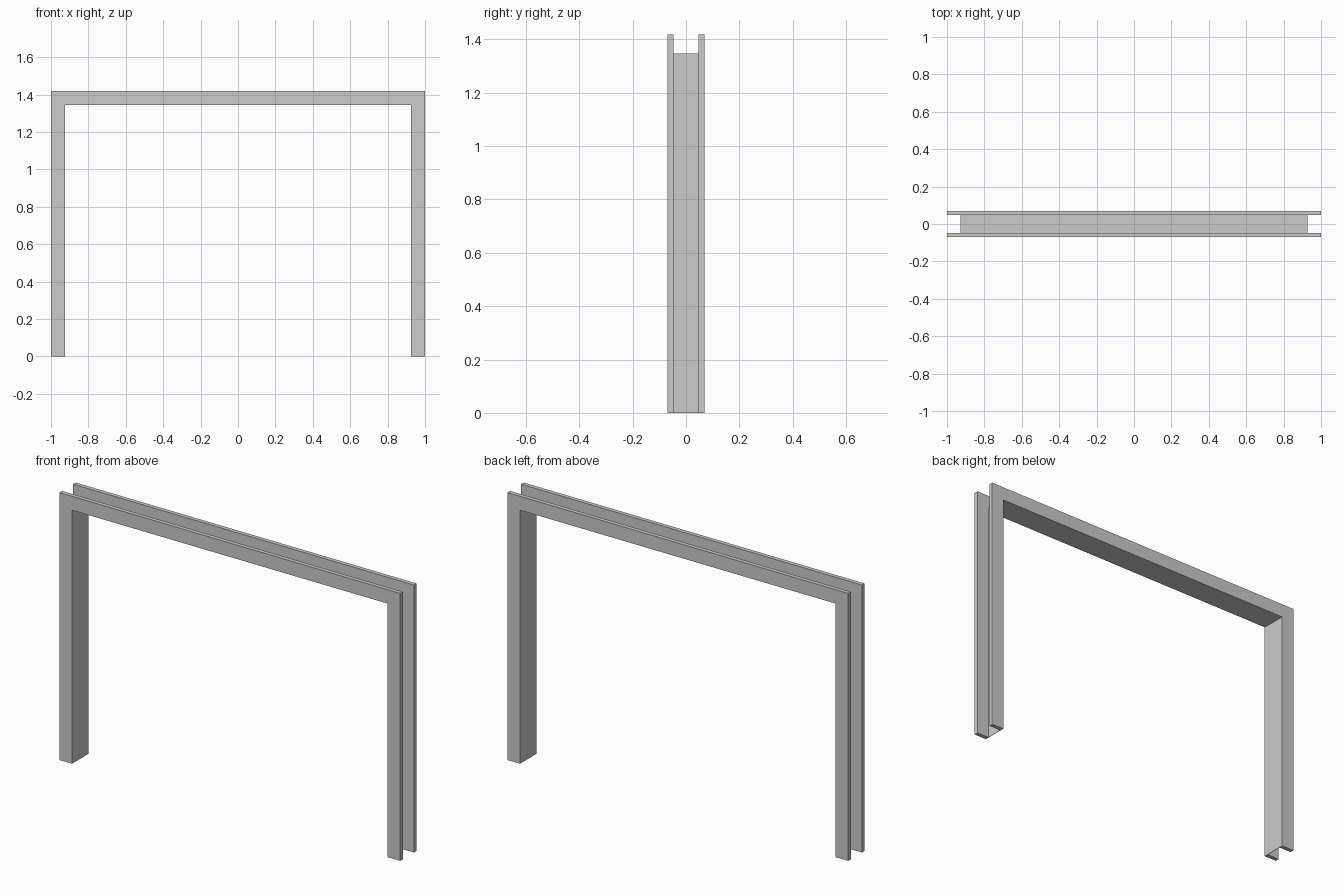
import bpy, bmesh

if "Cube" in bpy.data.objects:
    bpy.data.objects.remove(bpy.data.objects["Cube"])

IN_X, IN_Z = 0.926, 1.345    # clear opening of the frame
DEPTH = 0.074                # channel flange width
HALF_Y, INNER_Y = 0.069, 0.047
WEB = 0.002                  # thin web thickness

# U-channel section: (outward offset, y), open side facing outwards
section = [(0, -HALF_Y), (0, HALF_Y), (DEPTH, HALF_Y), (DEPTH, INNER_Y),
           (WEB, INNER_Y), (WEB, -INNER_Y), (DEPTH, -INNER_Y), (DEPTH, -HALF_Y)]

# Mitred stations: (x side, whether at the head)
stations = [(-1, 0), (-1, 1), (1, 1), (1, 0)]


def sweep_channel(name):
    bm = bmesh.new()
    rings = [[bm.verts.new((s * (IN_X + o), y, (IN_Z + o) * top)) for o, y in section]
             for s, top in stations]
    n = len(section)
    for a, b in zip(rings, rings[1:]):
        for i in range(n):
            j = (i + 1) % n
            bm.faces.new((a[i], a[j], b[j], b[i]))
    # Feet of both legs
    bm.faces.new(rings[0])
    bm.faces.new(rings[-1][::-1])
    bmesh.ops.recalc_face_normals(bm, faces=bm.faces)
    mesh = bpy.data.meshes.new(name)
    bm.to_mesh(mesh)
    bm.free()
    obj = bpy.data.objects.new(name, mesh)
    bpy.context.collection.objects.link(obj)
    return obj


# Door frame: two legs and a head
sweep_channel("door_frame")
